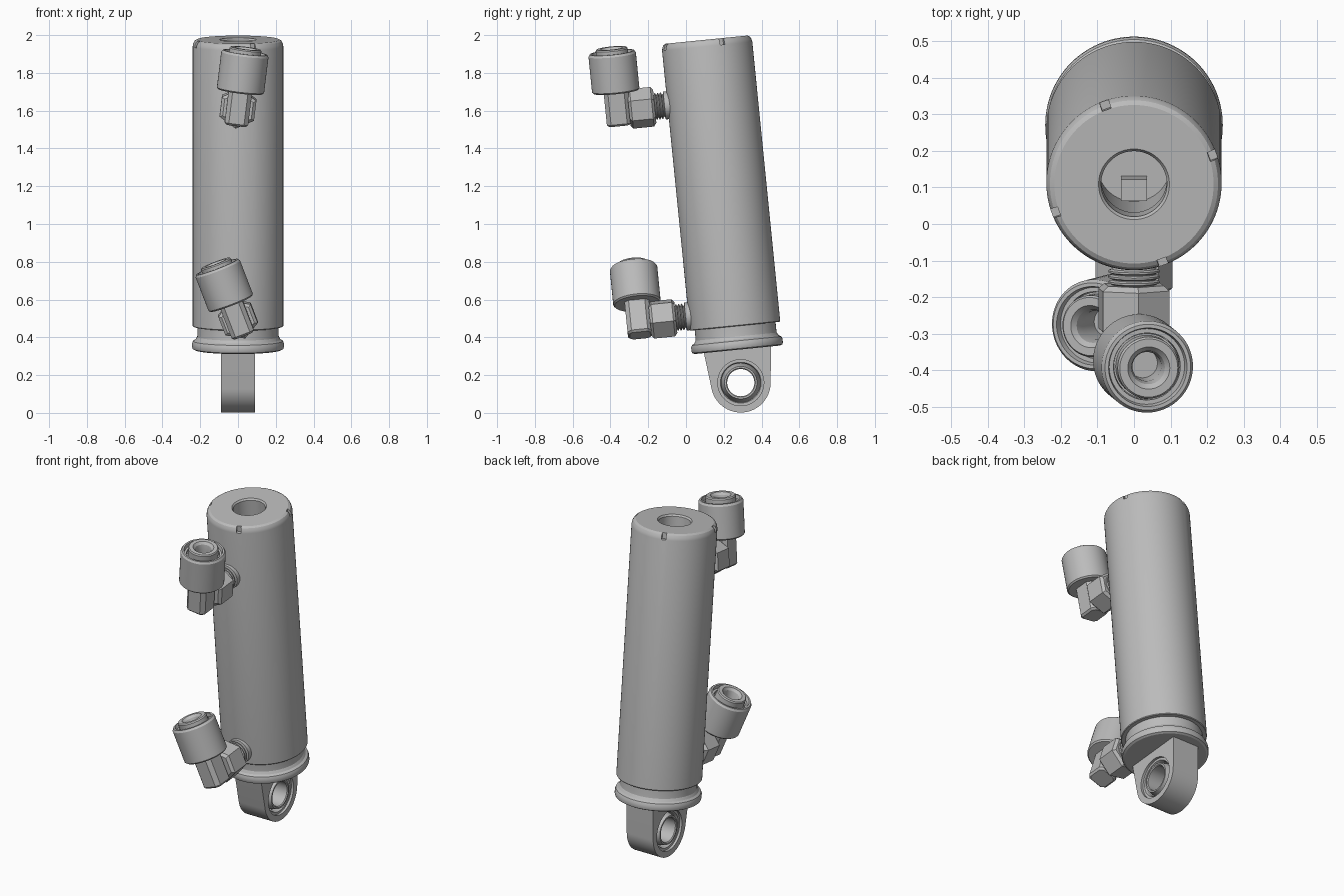
import bpy, bmesh, math
from mathutils import Matrix, Vector

old = bpy.data.objects.get("Cube")
if old:
    bpy.data.objects.remove(old, do_unlink=True)

steel = bpy.data.materials.new("satin grey steel")
steel.use_nodes = True
GREY = (0.5, 0.5, 0.5, 1)
steel.diffuse_color = GREY
steel.node_tree.nodes["Principled BSDF"].inputs["Base Color"].default_value = GREY

T = Matrix.Translation


def rot(deg, axis):
    return Matrix.Rotation(math.radians(deg), 4, axis)


# Cylinder frame: origin at the eye centre, z along the leaning barrel
LEAN = T((0, 0.29, 0.16)) @ rot(5.7, 'X')


def finish(name, bm, frame):
    bmesh.ops.remove_doubles(bm, verts=bm.verts, dist=1e-5)
    bmesh.ops.recalc_face_normals(bm, faces=bm.faces)
    mesh = bpy.data.meshes.new(name)
    bm.to_mesh(mesh)
    bm.free()
    mesh.materials.append(steel)
    ob = bpy.data.objects.new(name, mesh)
    ob.matrix_world = frame
    bpy.context.collection.objects.link(ob)
    return ob


def lathe(name, profile, frame, sides=64, turn=0):
    """Revolve a closed (radius, height) outline around local z."""
    bm = bmesh.new()
    rings = []
    for i in range(sides):
        a = 2 * math.pi * i / sides + math.radians(turn)
        rings.append([bm.verts.new((r * math.cos(a), r * math.sin(a), z)) for r, z in profile])
    n = len(profile)
    for i in range(sides):
        here, there = rings[i], rings[(i + 1) % sides]
        for j in range(n):
            k = (j + 1) % n
            if profile[j][0] or profile[k][0]:
                bm.faces.new((here[j], there[j], there[k], here[k]))
    return finish(name, bm, frame)


def box(name, size, frame, bevel=0):
    bm = bmesh.new()
    bmesh.ops.create_cube(bm, size=1)
    bmesh.ops.scale(bm, vec=size, verts=bm.verts)
    if bevel:
        upright = [e for e in bm.edges if abs(e.verts[0].co.z - e.verts[1].co.z) > 0.01]
        bmesh.ops.bevel(bm, geom=upright, offset=bevel, segments=1, affect='EDGES')
        floor = [e for e in bm.edges if max(v.co.z for v in e.verts) < 0]
        bmesh.ops.bevel(bm, geom=floor, offset=bevel / 2, segments=1, affect='EDGES')
    return finish(name, bm, frame)


def activate(ob):
    bpy.ops.object.select_all(action='DESELECT')
    ob.select_set(True)
    bpy.context.view_layer.objects.active = ob


def cut(ob, cutter):
    cutter.hide_render = True
    mod = ob.modifiers.new("cut", 'BOOLEAN')
    mod.operation, mod.solver, mod.object = 'DIFFERENCE', 'EXACT', cutter
    activate(ob)
    bpy.ops.object.modifier_apply(modifier=mod.name)
    bpy.data.objects.remove(cutter, do_unlink=True)


parts = []

# Barrel with end flange, retaining groove, rounded rim and stepped bore
TOP = 1.825
barrel = lathe("barrel", [
    (0, .175), (.228, .175), (.24, .181), (.243, .19), (.243, .21), (.238, .222), (.225, .23),
    (.216, .245), (.215, .26), (.215, .30), (.237, .30), (.24, .304),
    (.24, TOP - .035), (.237, TOP - .02), (.23, TOP - .007), (.218, TOP),
    (.097, TOP), (.09, TOP - .01), (.09, TOP - .13), (.1, TOP - .14), (.1, 1.3), (0, 1.3)],
    LEAN, 96)
for i in range(4):
    spot = LEAN @ rot(20 + 90 * i, 'Z') @ T((.238, 0, TOP))
    cut(barrel, box("notch_cutter", (.04, .026, .07), spot))
parts.append(barrel)
parts.append(box("bore_key", (.07, .06, .1), LEAN @ T((0, -.06, 1.34))))

# Mounting lug: round eye widening to meet the flange
bm = bmesh.new()
outline = [(.18, .19)]
for i in range(41):
    a = math.radians(-7 - 166 * i / 40)
    outline.append((.158 * math.cos(a), .158 * math.sin(a)))
outline.append((-.18, .19))
side = bm.faces.new([bm.verts.new((-.09, y, z)) for y, z in outline])
swept = bmesh.ops.extrude_face_region(bm, geom=[side])
bmesh.ops.translate(bm, vec=Vector((.18, 0, 0)),
                    verts=[v for v in swept["geom"] if isinstance(v, bmesh.types.BMVert)])
lug = finish("mounting_lug", bm, LEAN)
ACROSS = LEAN @ rot(90, 'Y')
cut(lug, lathe("eye_cutter", [(0, -.2), (.122, -.2), (.122, .2), (0, .2)], ACROSS))
parts.append(lug)

# Spherical bearing in the eye
parts.append(lathe("bearing_outer_race", [
    (.123, -.075), (.123, .075), (.108, .075), (.103, .065), (.103, -.065), (.108, -.075)], ACROSS))
parts.append(lathe("bearing_ball", [
    (.072, -.08), (.072, .08), (.077, .085), (.086, .085), (.096, .05), (.104, 0),
    (.096, -.05), (.086, -.085), (.077, -.085)], ACROSS))


def elbow_fitting(prefix, height, swing):
    frame = LEAN @ T((0, 0, height)) @ rot(swing, 'Y')
    outward = frame @ rot(90, 'X')
    # Threaded stem leaving the barrel
    stem = [(0, .2), (.074, .2), (.074, .256), (.058, .26)]
    for i in range(3):
        z = .265 + .015 * i
        stem += [(.06, z), (.07, z + .004), (.07, z + .009), (.06, z + .013)]
    stem += [(.06, .33), (0, .33)]
    parts.append(lathe(prefix + "_stem", stem, outward, 48))
    # Chamfered hexagon nut
    parts.append(lathe(prefix + "_nut", [
        (0, .308), (.088, .308), (.106, .322), (.106, .432), (.088, .446), (0, .446)],
        outward, 6, 90))
    # Elbow block turning the flow upward
    parts.append(box(prefix + "_elbow", (.125, .13, .20), frame @ T((0, -.505, .02)), .022))
    # Push-in collar with recessed release ring and tube hole
    collar = frame @ T((0, -.505, 0))
    parts.append(lathe(prefix + "_collar", [
        (0, .1), (.118, .1), (.126, .108), (.126, .298), (.118, .31), (.108, .31),
        (.104, .29), (.092, .29), (.092, .2), (0, .2)], collar))
    parts.append(lathe(prefix + "_release_ring", [
        (.09, .19), (.09, .28), (.085, .28), (.085, .325), (.08, .332), (.058, .332),
        (.046, .318), (.04, .29), (.04, .19)], collar, 48))


elbow_fitting("upper_fitting", 1.50, 7)
elbow_fitting("lower_fitting", .377, -21)

for ob in parts:
    activate(ob)
    bpy.ops.object.shade_smooth_by_angle(angle=math.radians(25))
